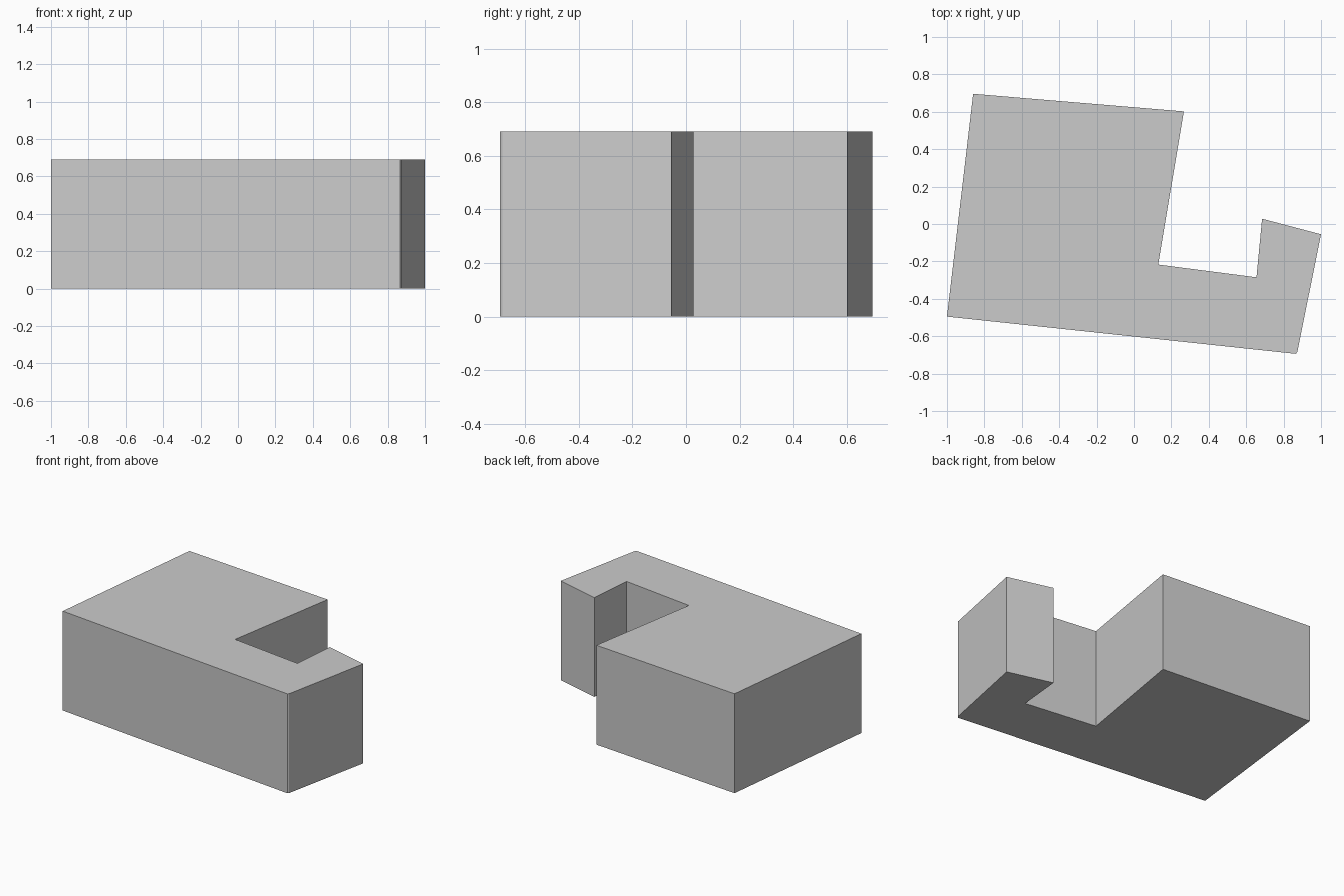
import bpy, bmesh

if "Cube" in bpy.data.objects:
    bpy.data.objects.remove(bpy.data.objects["Cube"])

HEIGHT = 0.69

# Footprint of the building block, counter-clockwise, with a tiny clipped front corner
footprint = [
    (-1.0, -0.495), (0.865, -0.694), (0.873, -0.685), (1.0, -0.055),
    (0.685, 0.028), (0.655, -0.285), (0.13, -0.217),
    (0.267, 0.602), (-0.86, 0.696),
]

# Flat base face raised into a solid block
bm = bmesh.new()
base = bm.faces.new([bm.verts.new((x, y, 0)) for x, y in footprint])
raised = bmesh.ops.extrude_face_region(bm, geom=[base], use_keep_orig=True)
top_verts = [g for g in raised["geom"] if isinstance(g, bmesh.types.BMVert)]
bmesh.ops.translate(bm, verts=top_verts, vec=(0, 0, HEIGHT))
bmesh.ops.recalc_face_normals(bm, faces=bm.faces)

mesh = bpy.data.meshes.new("building_block")
bm.to_mesh(mesh)
bm.free()
bpy.context.collection.objects.link(bpy.data.objects.new("building_block", mesh))
